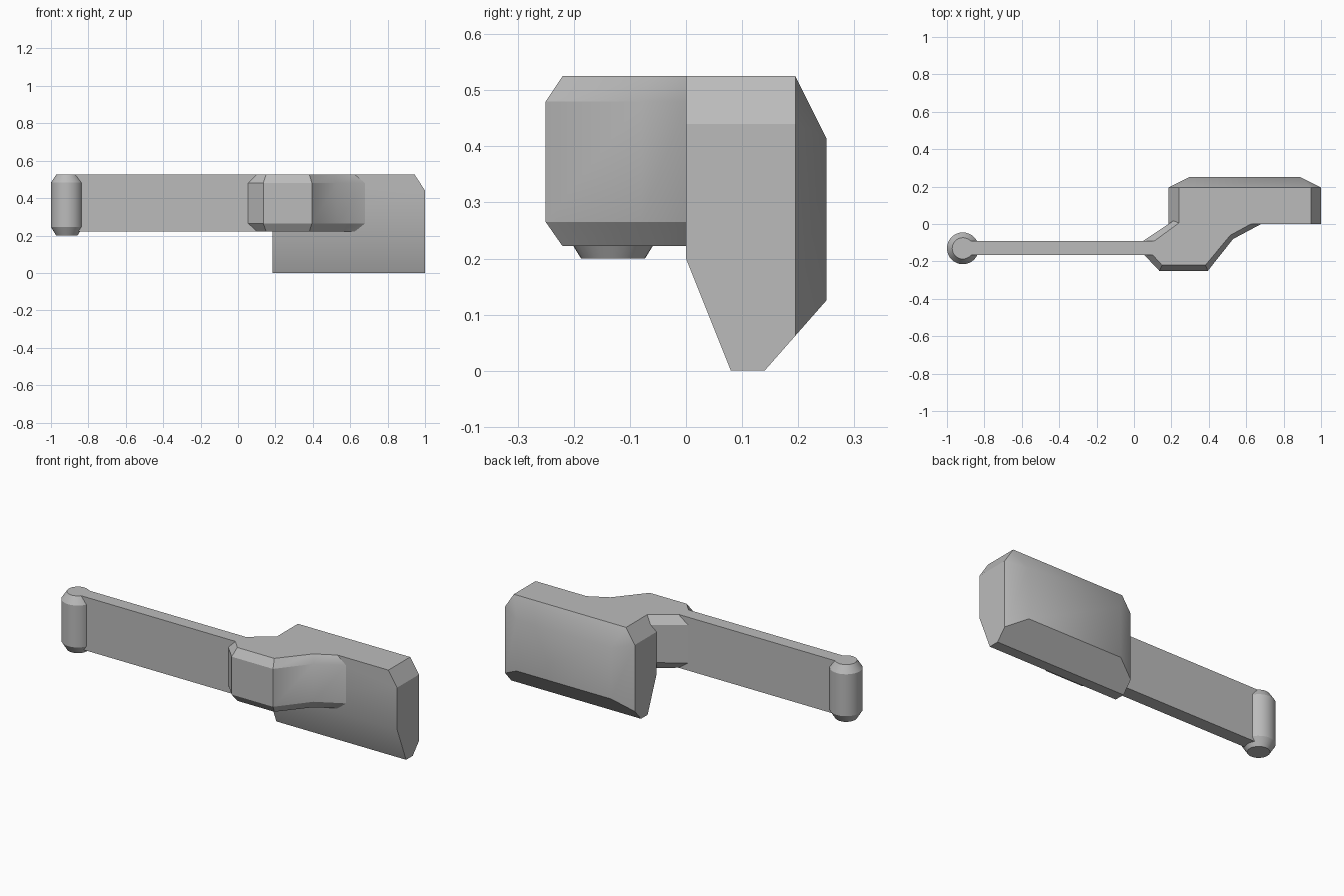
import bpy, bmesh, math

cube = bpy.data.objects.get("Cube")
if cube:
    bpy.data.objects.remove(cube)

grey = bpy.data.materials.new("plain grey")
grey.use_nodes = True
colour = (0.5, 0.5, 0.5, 1)
grey.diffuse_color = colour
grey.node_tree.nodes["Principled BSDF"].inputs["Base Color"].default_value = colour


def finish(name, bm):
    bmesh.ops.recalc_face_normals(bm, faces=bm.faces)
    mesh = bpy.data.meshes.new(name)
    bm.to_mesh(mesh)
    bm.free()
    mesh.materials.append(grey)
    obj = bpy.data.objects.new(name, mesh)
    bpy.context.collection.objects.link(obj)
    bpy.ops.object.select_all(action="DESELECT")
    obj.select_set(True)
    bpy.context.view_layer.objects.active = obj
    bpy.ops.object.shade_smooth_by_angle(angle=math.radians(30))
    return obj


def loft(name, layers):
    """Join outlines, each given as (points, height), and cap both ends."""
    bm = bmesh.new()
    rings = [[bm.verts.new((x, y, z)) for x, y in pts] for pts, z in layers]
    n = len(rings[0])
    for low, high in zip(rings, rings[1:]):
        for i in range(n):
            j = (i + 1) % n
            bm.faces.new((low[i], low[j], high[j], high[i]))
    bm.faces.new(rings[0][::-1])
    bm.faces.new(rings[-1])
    return finish(name, bm)


def circle(radius, n=32):
    return [(-0.915 + radius * math.cos(math.tau * i / n),
             -0.13 + radius * math.sin(math.tau * i / n)) for i in range(n)]


TOP, LOW = 0.525, 0.222

# Faceted end block: mirrored half-width corners wrapped in a convex hull
middle = 0.5925
corners = [(0.4075, 0, 0.2), (0.4075, 0, 0.44), (0.3525, 0, TOP),
           (0.4075, 0.08, 0), (0.4075, 0.14, 0), (0.4075, 0.195, 0.0625),
           (0.4075, 0.195, 0.44), (0.3525, 0.195, TOP),
           (0.2975, 0.25, 0.125), (0.2975, 0.25, 0.415)]
bm = bmesh.new()
for side in (-1, 1):
    for x, y, z in corners:
        bm.verts.new((middle + side * x, y, z))
bmesh.ops.convex_hull(bm, input=bm.verts)
bmesh.ops.dissolve_limit(bm, angle_limit=0.02, verts=bm.verts, edges=bm.edges)
finish("end_block", bm)

# Angled hub with chamfered upper and lower rims
outer = [(0.05, -0.16), (0.135, -0.25), (0.395, -0.25), (0.53, -0.08),
         (0.68, 0), (0.68, 0.02), (0.215, 0.02), (0.05, -0.09)]
inner = [(0.095, -0.16), (0.15, -0.22), (0.382, -0.22), (0.515, -0.06),
         (0.625, 0), (0.625, 0.02), (0.26, 0.02), (0.11, -0.09)]
loft("hub", [(inner, LOW), (outer, 0.265), (outer, 0.48), (inner, TOP)])

# Flat arm
arm = [(-0.9, -0.165), (0.1, -0.165), (0.11, -0.09), (-0.9, -0.09)]
loft("arm", [(arm, LOW), (arm, TOP)])

# Upright pin with bevelled ends
loft("pin", [(circle(0.057), 0.2), (circle(0.085), 0.245),
             (circle(0.085), 0.483), (circle(0.057), TOP)])
